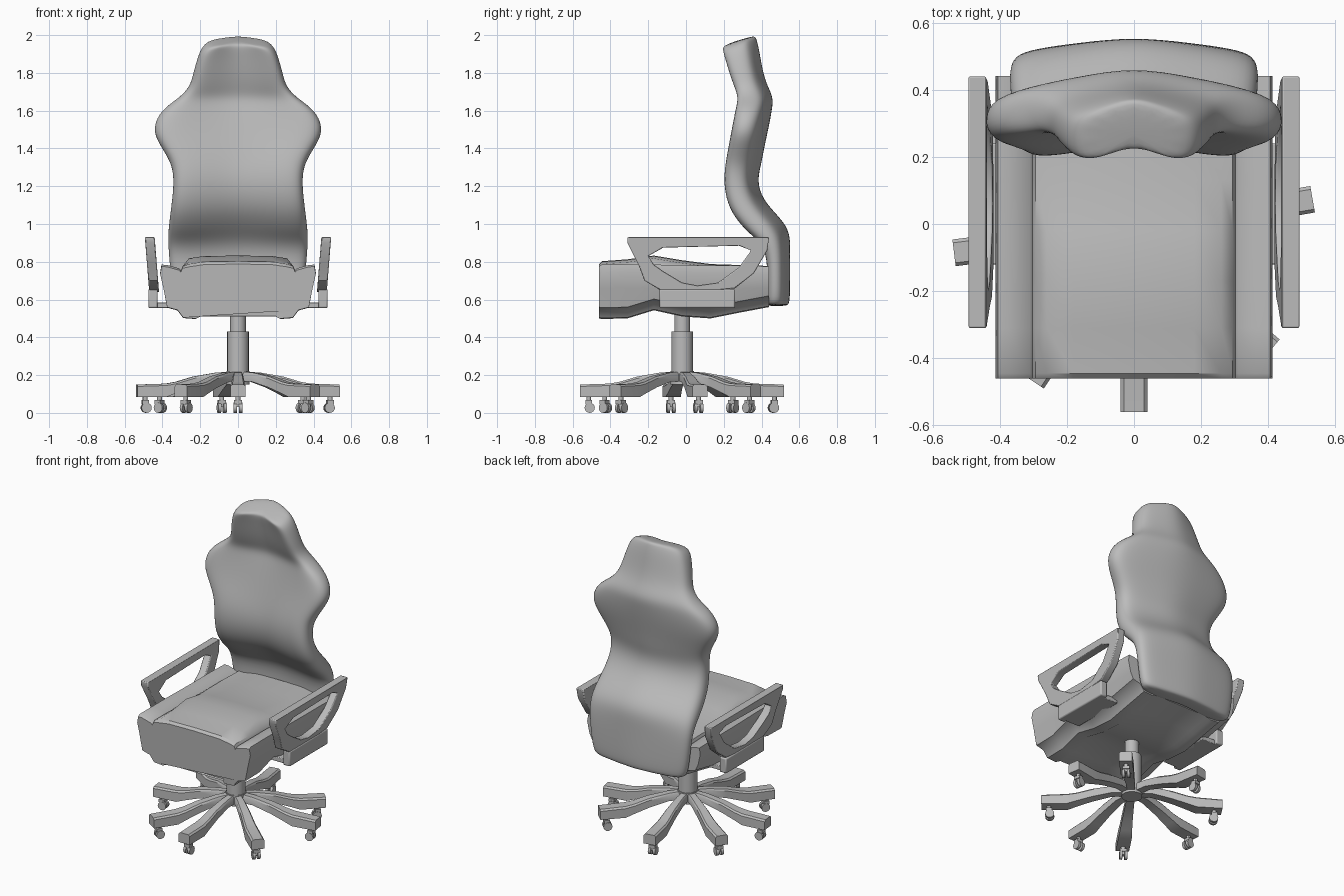
import bpy, bmesh, math
from mathutils import Matrix, Vector

if "Cube" in bpy.data.objects:
    bpy.data.objects.remove(bpy.data.objects["Cube"])

grey = bpy.data.materials.new("plain grey")
grey.diffuse_color = (0.5, 0.5, 0.5, 1)
grey.use_nodes = True
grey.node_tree.nodes["Principled BSDF"].inputs["Base Color"].default_value = grey.diffuse_color


def finish(name, bm, smooth=35, subsurf=0, bevel=0):
    bmesh.ops.recalc_face_normals(bm, faces=bm.faces)
    me = bpy.data.meshes.new(name)
    bm.to_mesh(me)
    bm.free()
    me.materials.append(grey)
    ob = bpy.data.objects.new(name, me)
    bpy.context.collection.objects.link(ob)
    bpy.ops.object.select_all(action='DESELECT')
    ob.select_set(True)
    bpy.context.view_layer.objects.active = ob
    if subsurf:
        bpy.ops.object.shade_smooth()
        ob.modifiers.new("round", 'SUBSURF').levels = subsurf
        ob.modifiers["round"].render_levels = subsurf
    else:
        bpy.ops.object.shade_smooth_by_angle(angle=math.radians(smooth))
    if bevel:
        b = ob.modifiers.new("bevel", 'BEVEL')
        b.width, b.segments, b.limit_method = bevel, 2, 'ANGLE'
        b.angle_limit = math.radians(40)
    return ob


def loft(rings):
    bm = bmesh.new()
    vs = [[bm.verts.new(p) for p in r] for r in rings]
    n = len(vs[0])
    for a, b in zip(vs, vs[1:]):
        for i in range(n):
            j = (i + 1) % n
            bm.faces.new((a[i], a[j], b[j], b[i]))
    bm.faces.new(vs[0])
    bm.faces.new(vs[-1])
    return bm


def mirrored(half):
    # closes a half section that starts and ends on x = 0
    return half + [(-x, y, z) for x, y, z in reversed(half[1:-1])]


def cylinder(name, r, z0, z1, center, sides=24):
    bm = bmesh.new()
    bmesh.ops.create_cone(bm, cap_ends=True, segments=sides, radius1=r, radius2=r, depth=z1 - z0,
                          matrix=Matrix.Translation((center[0], center[1], (z0 + z1) / 2)))
    return finish(name, bm)


def box(name, lo, hi, bevel=0.008):
    bm = bmesh.new()
    bmesh.ops.create_cube(bm, size=1)
    for v in bm.verts:
        v.co = [l + (h - l) * (c + 0.5) for l, h, c in zip(lo, hi, v.co)]
    return finish(name, bm, bevel=bevel)


# backrest: stations of z, half width, front y, back y, tilt
stations = [
    (0.565, 0.30, 0.43, 0.54, 0), (0.58, 0.335, 0.43, 0.555, 0), (0.70, 0.355, 0.43, 0.557, 0),
    (0.85, 0.368, 0.425, 0.557, 0), (0.93, 0.372, 0.37, 0.56, 0.1), (0.99, 0.368, 0.31, 0.53, 0.2),
    (1.08, 0.357, 0.235, 0.44, 0.2), (1.17, 0.345, 0.203, 0.395, 0.1), (1.25, 0.342, 0.198, 0.39, 0),
    (1.32, 0.355, 0.207, 0.405, -0.1), (1.40, 0.405, 0.222, 0.42, -0.1), (1.47, 0.445, 0.235, 0.435, -0.1),
    (1.54, 0.442, 0.248, 0.45, -0.1), (1.61, 0.395, 0.262, 0.463, -0.1), (1.67, 0.31, 0.273, 0.472, 0),
    (1.73, 0.255, 0.255, 0.435, 0.1), (1.80, 0.238, 0.232, 0.412, 0.2), (1.90, 0.212, 0.205, 0.395, 0.3),
    (1.955, 0.185, 0.19, 0.38, 0.33), (1.975, 0.13, 0.195, 0.37, 0.33)]
rings = []
for z, w, f, b, t in stations:
    m = (f + b) / 2
    d = b - f
    half = [(0, b), (0.45 * w, b - 0.13 * d), (0.82 * w, b - 0.27 * d), (0.98 * w, b - 0.42 * d),
            (1.01 * w, f + 0.28 * d), (0.94 * w, f + 0.03 * d), (0.72 * w, f),
            (0.35 * w, f + 0.12 * d), (0, f + 0.2 * d)]
    rings.append(mirrored([(x, y, z + t * (y - m)) for x, y in half]))
finish("backrest", loft(rings), subsurf=2)

# seat: stations of y, bottom z, centre top z, bolster top z
rings = []
for k, (y, zb, zt, zs) in enumerate([
        (-0.46, 0.50, 0.785, 0.775), (-0.445, 0.497, 0.80, 0.785), (-0.31, 0.50, 0.81, 0.785),
        (-0.17, 0.543, 0.83, 0.785), (-0.02, 0.51, 0.805, 0.782), (0.13, 0.50, 0.785, 0.78),
        (0.28, 0.53, 0.78, 0.78), (0.44, 0.56, 0.775, 0.775)]):
    cut = 0.03 if k == 0 else 0
    rings.append(mirrored([
        (0, y + cut, zb + 0.012), (0.2, y + cut, zb + 0.012), (0.225, y, zb), (0.29, y, zb + 0.005),
        (0.32, y, zb + 0.045), (0.375, y, zb + 0.06), (0.395, y, 0.66), (0.412, y, zs - 0.04),
        (0.405, y, zs), (0.375, y, zs - 0.002), (0.31, y, zs - 0.02), (0.302, y, zs - 0.03),
        (0.294, y, zs - 0.01), (0.26, y, zt - 0.012), (0.18, y, zt), (0, y, zt + 0.003)]))
finish("seat", loft(rings), smooth=40)

# armrests: slanted loop with a hole, bracket and support under the seat
outer = [(-.31, .93), (.44, .93), (.43, .86), (.36, .74), (.26, .66), (.06, .64),
         (-.12, .64), (-.22, .70), (-.25, .78), (-.31, .90)]
inner = [(-.12, .875), (.28, .885), (.345, .86), (.28, .77), (.17, .69), (.06, .675),
         (-.02, .69), (-.12, .75), (-.17, .785), (-.2, .83)]
for s, side in ((-1, "left"), (1, "right")):
    bm = bmesh.new()
    loops = []
    for dx in (0, 0.052):
        for pts in (outer, inner):
            loops.append([bm.verts.new((s * (0.418 + dx + 0.08 * (z - 0.64)), y, z)) for y, z in pts])
    o0, i0, o1, i1 = loops
    for a, b in ((o0, i0), (i0, i1), (i1, o1), (o1, o0)):
        for i in range(10):
            j = (i + 1) % 10
            bm.faces.new((a[i], a[j], b[j], b[i]))
    finish(side + "_armrest", bm, bevel=0.005)
    x0, x1 = sorted((s * 0.425, s * 0.475))
    box(side + "_arm_bracket", (x0, -0.14, 0.555), (x1, 0.26, 0.655))
    x0, x1 = sorted((s * 0.33, s * 0.45))
    box(side + "_arm_support", (x0, -0.12, 0.555), (x1, 0.24, 0.585), 0.004)

# gas column and hub
cy = -0.02
cylinder("column_sleeve", 0.057, 0.17, 0.43, (0, cy))
cylinder("column_piston", 0.042, 0.42, 0.53, (0, cy))
cylinder("base_hub", 0.062, 0.15, 0.222, (0, cy))

# eight arched legs, each with a twin wheel caster
profile = [(0.02, 0.022, 0.22, 0.165), (0.12, 0.026, 0.213, 0.165), (0.24, 0.031, 0.192, 0.135),
           (0.33, 0.036, 0.165, 0.105), (0.385, 0.040, 0.155, 0.085), (0.54, 0.040, 0.15, 0.085)]
for n, deg in enumerate((-90, -41, 10, 46, 100, 147, 187, 236)):
    place = Matrix.Translation((0, cy, 0)) @ Matrix.Rotation(math.radians(deg), 4, 'Z')
    bm = loft([[(r, -w, zb), (r, w, zb), (r, w, zt - 0.01), (r, w * 0.75, zt),
                (r, -w * 0.75, zt), (r, -w, zt - 0.01)] for r, w, zt, zb in profile])
    bm.transform(place)
    finish(f"base_leg_{n + 1}", bm)
    hub = place @ Vector((0.495, 0, 0))
    cylinder(f"caster_stem_{n + 1}", 0.013, 0.03, 0.09, hub, 12)
    bm = bmesh.new()
    bmesh.ops.create_cube(bm, size=1, matrix=Matrix.Translation((0.495, 0, 0.058))
                          @ Matrix.Diagonal((0.035, 0.042, 0.02, 1)))
    for off in (-0.015, 0.015):
        bmesh.ops.create_cone(bm, cap_ends=True, segments=16, radius1=0.027, radius2=0.027, depth=0.017,
                              matrix=Matrix.Translation((0.49, off, 0.027))
                              @ Matrix.Rotation(math.pi / 2, 4, 'X'))
    bm.transform(place)
    finish(f"caster_wheels_{n + 1}", bm)
